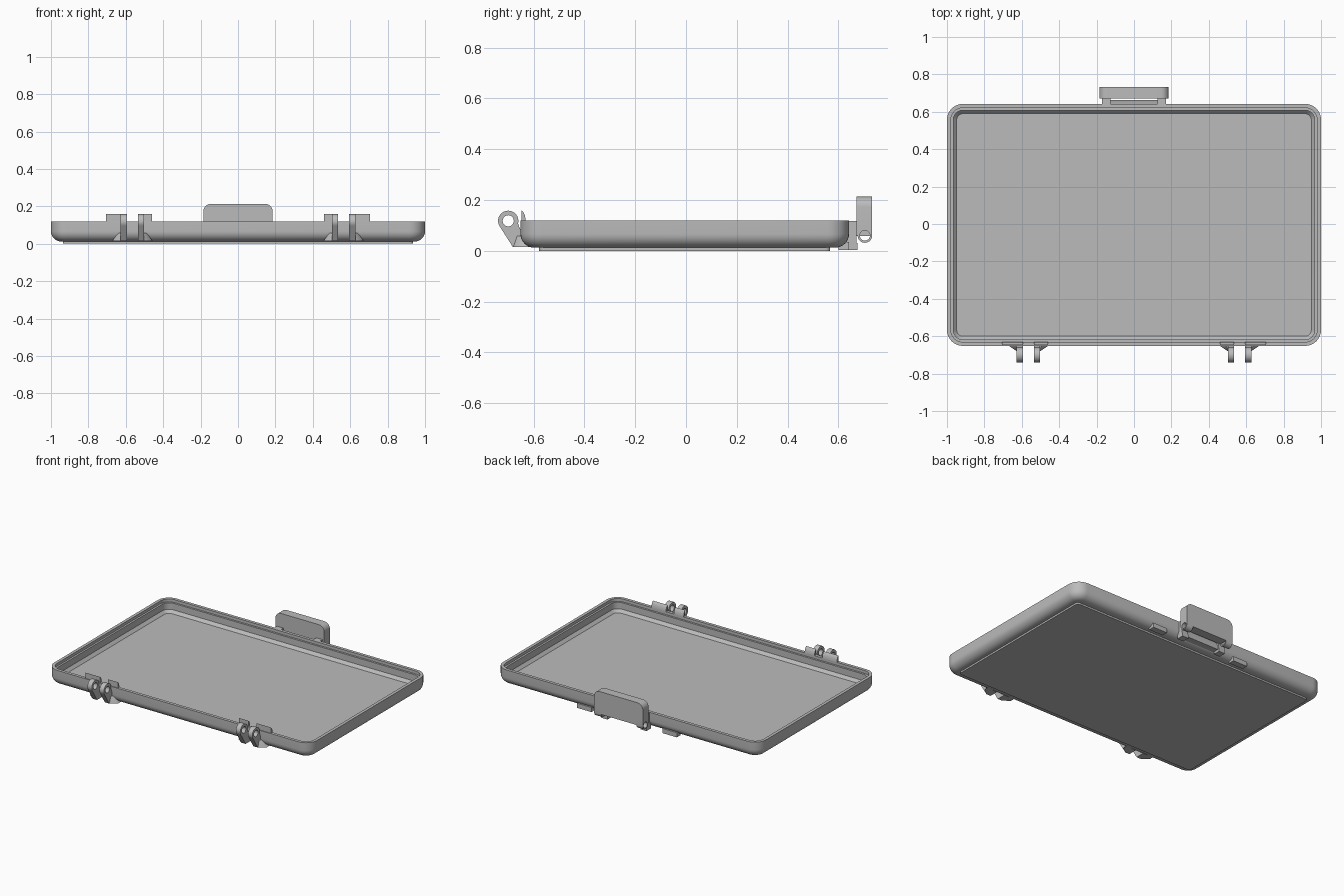
import bpy, bmesh, math
from mathutils import Matrix, Vector

if "Cube" in bpy.data.objects:
    bpy.data.objects.remove(bpy.data.objects["Cube"])

grey = bpy.data.materials.new("grey_plastic")
grey.diffuse_color = (0.5, 0.5, 0.5, 1)
grey.use_nodes = True
grey.node_tree.nodes["Principled BSDF"].inputs["Base Color"].default_value = grey.diffuse_color
CY = -0.005          # tray centre in y


def add(name, bm):
    """Turn a bmesh into a finished object."""
    bmesh.ops.recalc_face_normals(bm, faces=bm.faces)
    me = bpy.data.meshes.new(name)
    bm.to_mesh(me)
    bm.free()
    ob = bpy.data.objects.new(name, me)
    bpy.context.collection.objects.link(ob)
    me.materials.append(grey)
    bpy.ops.object.select_all(action='DESELECT')
    ob.select_set(True)
    bpy.context.view_layer.objects.active = ob
    bpy.ops.object.shade_smooth_by_angle(angle=math.radians(35))
    return ob


def arc(cx, cy, r, a0, a1, n=8):
    return [(cx + r * math.cos(math.radians(a0 + (a1 - a0) * i / n)),
             cy + r * math.sin(math.radians(a0 + (a1 - a0) * i / n))) for i in range(n + 1)]


def rounded_rect(hx, hy, r):
    pts = []
    for k, (sx, sy) in enumerate([(1, 1), (-1, 1), (-1, -1), (1, -1)]):
        pts += arc(sx * (hx - r), sy * (hy - r), r, 90 * k, 90 * k + 90)
    return pts


def loft(name, hx, hy, r, profile):
    """Closed shell of rounded rectangles; profile holds (inset, z)."""
    bm = bmesh.new()
    rings = [[bm.verts.new((x, y + CY, z)) for x, y in rounded_rect(hx - d, hy - d, r - d)]
             for d, z in profile]
    n = len(rings[0])
    for a, b in zip(rings, rings[1:]):
        for i in range(n):
            j = (i + 1) % n
            bm.faces.new((a[i], a[j], b[j], b[i]))
    bm.faces.new(rings[0])
    bm.faces.new(rings[-1])
    return add(name, bm)


AXES = {'x': Matrix(((0, 0, 1), (1, 0, 0), (0, 1, 0))),    # outline in y, z
        'y': Matrix(((1, 0, 0), (0, 0, -1), (0, 1, 0)))}   # outline in x, z


def solid(name, loops, axis, lo, hi):
    """Extrude an outline (further loops are holes) from lo to hi along an axis."""
    cu = bpy.data.curves.new(name, 'CURVE')
    cu.dimensions = '2D'
    cu.fill_mode = 'BOTH'
    cu.extrude = (hi - lo) / 2
    for loop in loops:
        sp = cu.splines.new('POLY')
        sp.points.add(len(loop) - 1)
        for p, (u, v) in zip(sp.points, loop):
            p.co = (u, v, 0, 1)
        sp.use_cyclic_u = True
    tmp = bpy.data.objects.new(name + "_curve", cu)
    bpy.context.collection.objects.link(tmp)
    dg = bpy.context.evaluated_depsgraph_get()
    me = bpy.data.meshes.new_from_object(tmp.evaluated_get(dg))
    bm = bmesh.new()
    bm.from_mesh(me)
    bpy.data.objects.remove(tmp)
    bpy.data.meshes.remove(me)
    bmesh.ops.remove_doubles(bm, verts=bm.verts, dist=1e-5)
    mid = Vector((0, 0, 0))
    mid['xyz'.index(axis)] = (lo + hi) / 2
    bm.transform(Matrix.Translation(mid) @ AXES[axis].to_4x4())
    return add(name, bm)


def box(name, x0, x1, y0, y1, z0, z1):
    return solid(name, [[(y0, z0), (y1, z0), (y1, z1), (y0, z1)]], 'x', x0, x1)


def hull(name, pts):
    bm = bmesh.new()
    for p in pts:
        bm.verts.new(p)
    bmesh.ops.convex_hull(bm, input=bm.verts)
    return add(name, bm)


# tray: rounded underside, outer wall, rim, stepped ledge, sunken floor
R = 0.055
under = [(R - u, R + 0.012 + v) for u, v in arc(0, 0, R, -90, 0)]
loft("tray", 1.0, 0.647, 0.085,
     under + [(0, 0.12), (0.021, 0.12), (0.021, 0.1), (0.034, 0.1),
              (0.034, 0.055), (0.052, 0.036)])
loft("base_plate", 0.936, 0.573, 0.02, [(0, 0), (0, 0.014)])

# hinges: two knuckles each with gussets and curved stop tabs
knuckle = arc(-0.7, 0.118, 0.04, -15, 215, 24) + [
    (-0.682, 0.015), (-0.62, 0.015), (-0.64, 0.06), (-0.655, 0.09)]
bore = arc(-0.7, 0.118, 0.022, 360, 15, 23)
tab = [(-0.648, 0.11), (-0.648, 0.16), (-0.64, 0.151), (-0.634, 0.138),
       (-0.631, 0.12), (-0.631, 0.11)]
for side in (-1, 1):
    # (inner edge, outer edge, tab end, outward direction) in |x|
    for label, a, b, t, d in (("outer", 0.594, 0.627, 0.705, 1),
                              ("inner", 0.535, 0.502, 0.46, -1)):
        lo, hi = sorted((side * a, side * b))
        solid("hinge_knuckle_" + label, [knuckle, bore], 'x', lo, hi)
        lo, hi = sorted((side * a, side * t))
        solid("hinge_tab_" + label, [tab], 'x', lo, hi)
        hull("hinge_gusset_" + label,
             [(side * (b + d * o), y, z) for o, y, z in (
                 (0, -0.68, 0.015), (0.045, -0.65, 0.015), (0, -0.6, 0.015),
                 (0.045, -0.6, 0.015), (0, -0.665, 0.058), (0.014, -0.645, 0.058),
                 (0, -0.62, 0.058), (0.014, -0.62, 0.058))])

# latch: rounded plate with two bored ears at its foot
plate = ([(-0.185, 0.1), (-0.135, 0.1), (-0.135, 0.058), (0.135, 0.058),
          (0.135, 0.1), (0.185, 0.1)]
         + arc(0.145, 0.173, 0.04, 0, 90) + arc(-0.145, 0.173, 0.04, 90, 180))
solid("latch_plate", [plate], 'y', 0.672, 0.733)
ear = [(0.733, 0.1), (0.672, 0.1), (0.672, 0.06)] + arc(0.7045, 0.06, 0.0285, 180, 360, 16)
ear_bore = arc(0.7045, 0.06, 0.02, 360, 15, 23)
for side in (-1, 1):
    lo, hi = sorted((side * 0.135, side * 0.185))
    solid("latch_ear", [ear, ear_bore], 'x', lo, hi)
    # arms and feet carrying the latch, and the small tabs beside it
    lo, hi = sorted((side * 0.125, side * 0.172))
    box("latch_arm", lo, hi, 0.63, 0.671, 0.03, 0.118)
    box("latch_foot", lo, hi, 0.625, 0.675, 0.003, 0.03)
    lo, hi = sorted((side * 0.27, side * 0.38))
    box("edge_tab", lo, hi, 0.6, 0.642, 0.003, 0.035)

# sloped catch between the latch arms
solid("latch_catch", [[(0.62, 0.02), (0.664, 0.02), (0.664, 0.045), (0.635, 0.1)]],
      'x', -0.125, 0.125)
